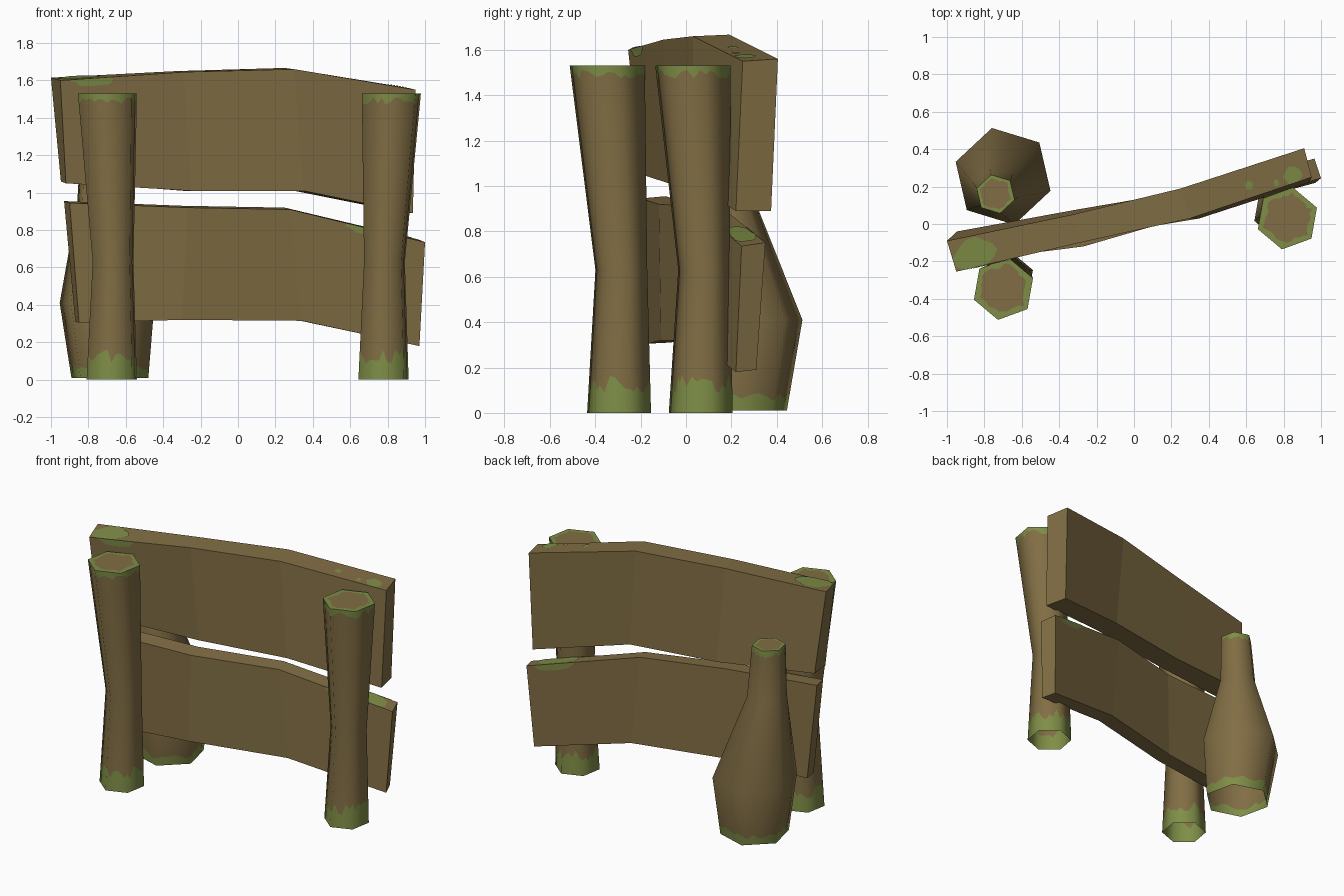
import bpy, math, random
from mathutils import Vector

random.seed(4)
cube = bpy.data.objects.get("Cube")
if cube:
    bpy.data.objects.remove(cube, do_unlink=True)


def material(name, rgb):
    m = bpy.data.materials.new(name)
    m.use_nodes = True
    m.diffuse_color = (*rgb, 1)
    m.node_tree.nodes["Principled BSDF"].inputs["Base Color"].default_value = (*rgb, 1)
    return m


WOOD = material("brown wood", (0.22, 0.155, 0.058))
MOSS = material("green moss", (0.21, 0.27, 0.062))


def build(name, verts, faces, mats, indices=None):
    me = bpy.data.meshes.new(name)
    me.from_pydata(verts, [], faces)
    for m in mats:
        me.materials.append(m)
    for p, i in zip(me.polygons, indices or []):
        p.material_index = i
    ob = bpy.data.objects.new(name, me)
    bpy.context.collection.objects.link(ob)
    return ob


# Six-sided log: sections are (z, centre x, centre y, radius)
def log(name, sections, turn, low_moss, top_moss):
    sides, split = 6, 6
    n = sides * split

    def section(z):
        for a, b in zip(sections, sections[1:]):
            if z <= b[0]:
                break
        t = (z - a[0]) / (b[0] - a[0])
        return [p + (q - p) * t for p, q in zip(a, b)]

    def point(i, z):
        _, cx, cy, r = section(z)
        k, t = divmod(i, split)
        c = [Vector((math.cos(turn + math.tau * (k + j) / sides),
                     math.sin(turn + math.tau * (k + j) / sides))) for j in (0, 1)]
        p = c[0].lerp(c[1], t / split) * r
        return Vector((cx + p.x, cy + p.y, z))

    # Ring heights, with ragged moss lines near both ends
    base, top = sections[0][0], sections[-1][0]
    low = [base + low_moss * random.uniform(0.6, 1.2) for _ in range(n)]
    high = [top - top_moss * random.uniform(0.4, 1.3) for _ in range(n)]
    rings = [[base] * n, low] + [[s[0]] * n for s in sections[1:-1]] + [high, [top] * n]
    verts = [point(i, ring[i]) for ring in rings for i in range(n)]
    faces, mats = [], []
    for r in range(len(rings) - 1):
        for i in range(n):
            j = (i + 1) % n
            faces.append((r * n + i, r * n + j, (r + 1) * n + j, (r + 1) * n + i))
            mats.append(1 if r in (0, len(rings) - 2) else 0)
    ob = build(name, verts, faces, [WOOD, MOSS], mats)

    # Rounded shading around the log
    normals = []
    for ring in rings:
        for i in range(n):
            a = turn + math.tau * i / n
            z0, z1 = max(base, ring[i] - 0.1), min(top, ring[i] + 0.1)
            tilt = (section(z0)[3] - section(z1)[3]) / (z1 - z0)
            normals.append(Vector((math.cos(a), math.sin(a), tilt)).normalized())
    for p in ob.data.polygons:
        p.use_smooth = True
    ob.data.normals_split_custom_set_from_vertices(normals)

    # Cut end: mossy rim around bare wood
    centre = Vector((sections[-1][1], sections[-1][2], top))
    rim = [point(i, top) for i in range(n)]
    inner = [centre.lerp(p, random.uniform(0.74, 0.86)) for p in rim]
    faces = [(i, (i + 1) % n, n + (i + 1) % n, n + i) for i in range(n)]
    faces.append(tuple(range(n, 2 * n)))
    build(name + "_cut_end", rim + inner, faces, [WOOD, MOSS], [1] * n + [0])


post_turn = math.radians(20)
log("right_post", [(0, -0.675, -0.295, 0.143), (0.63, -0.668, -0.285, 0.116),
                   (1.53, -0.698, -0.347, 0.168)], post_turn, 0.14, 0.045)
log("left_post", [(0, 0.778, 0.065, 0.143), (0.63, 0.783, 0.08, 0.116),
                  (1.53, 0.82, 0.03, 0.168)], post_turn, 0.14, 0.045)
log("rear_stump", [(0.01, -0.685, 0.235, 0.215), (0.41, -0.70, 0.255, 0.265),
                   (0.94, -0.74, 0.18, 0.125), (1.28, -0.74, 0.16, 0.106)],
    math.radians(43), 0.065, 0.04)


# Bent board from four long edges, each with four points
def plank(name, ft, bt, fb, bb):
    verts = [Vector(p) for edge in (ft, bt, bb, fb) for p in edge]
    faces = [(0, 4, 8, 12), (3, 15, 11, 7)]
    for k in range(4):
        a, b = 4 * k, 4 * ((k + 1) % 4)
        faces += [(a + s, a + s + 1, b + s + 1, b + s) for s in range(3)]
    build(name, verts, faces, [WOOD])
    return [verts[k:k + 4] for k in (0, 4, 8, 12)]


upper = plank(
    "upper_plank",
    [(-0.95, -0.255, 1.60), (-0.29, -0.10, 1.645), (0.30, 0.03, 1.66), (0.95, 0.25, 1.55)],
    [(-1.0, -0.09, 1.615), (-0.33, 0.05, 1.65), (0.25, 0.19, 1.667), (0.91, 0.405, 1.56)],
    [(-0.92, -0.195, 1.05), (-0.25, -0.07, 1.01), (0.35, 0.03, 1.01), (0.935, 0.22, 0.89)],
    [(-0.947, -0.04, 1.06), (-0.29, 0.08, 1.01), (0.30, 0.18, 1.01), (0.90, 0.375, 0.89)])
lower = plank(
    "lower_plank",
    [(-0.90, -0.20, 0.945), (-0.27, -0.12, 0.92), (0.28, 0.04, 0.91), (1.0, 0.245, 0.735)],
    [(-0.93, -0.09, 0.955), (-0.30, -0.01, 0.93), (0.25, 0.14, 0.92), (0.965, 0.35, 0.75)],
    [(-0.85, -0.17, 0.305), (-0.30, -0.11, 0.32), (0.34, 0.05, 0.315), (0.97, 0.22, 0.18)],
    [(-0.87, -0.07, 0.31), (-0.30, 0.0, 0.32), (0.31, 0.15, 0.32), (0.935, 0.31, 0.19)])


# Thin moss patch on one face of a board, clipped at its edges
def patch(name, board, side, seg, u, v, ru, rv):
    ft, bt, bb, fb = board
    lo, hi = {"top": (ft, bt), "front": (fb, ft), "back": (bt, bb)}[side]
    a, b, c, d = lo[seg], lo[seg + 1], hi[seg + 1], hi[seg]
    up = (b - a).cross(d - a).normalized() * 0.004
    pts = []
    for i in range(14):
        t = math.tau * i / 14
        k = random.uniform(0.85, 1.15)
        x = min(1, max(0, u + ru * k * math.cos(t)))
        y = min(1, max(0, v + rv * k * math.sin(t)))
        pts.append(a.lerp(b, x).lerp(d.lerp(c, x), y) + up)
    build(name, pts, [tuple(range(14))], [MOSS])


patch("moss_upper_right_top", upper, "top", 0, 0.18, 0.4, 0.17, 0.5)
patch("moss_upper_right_front", upper, "front", 0, 0.27, 1.0, 0.18, 0.07)
patch("moss_upper_left_top", upper, "top", 2, 0.86, 0.3, 0.07, 0.3)
patch("moss_upper_left_spot", upper, "top", 2, 0.51, 0.4, 0.03, 0.15)
patch("moss_upper_left_dot", upper, "top", 2, 0.72, 0.2, 0.02, 0.12)
patch("moss_lower_left_top", lower, "top", 2, 0.76, 0.4, 0.18, 0.6)
patch("moss_lower_left_front", lower, "front", 2, 0.52, 1.0, 0.12, 0.06)
patch("moss_lower_left_back", lower, "back", 2, 0.76, 0.0, 0.18, 0.07)
